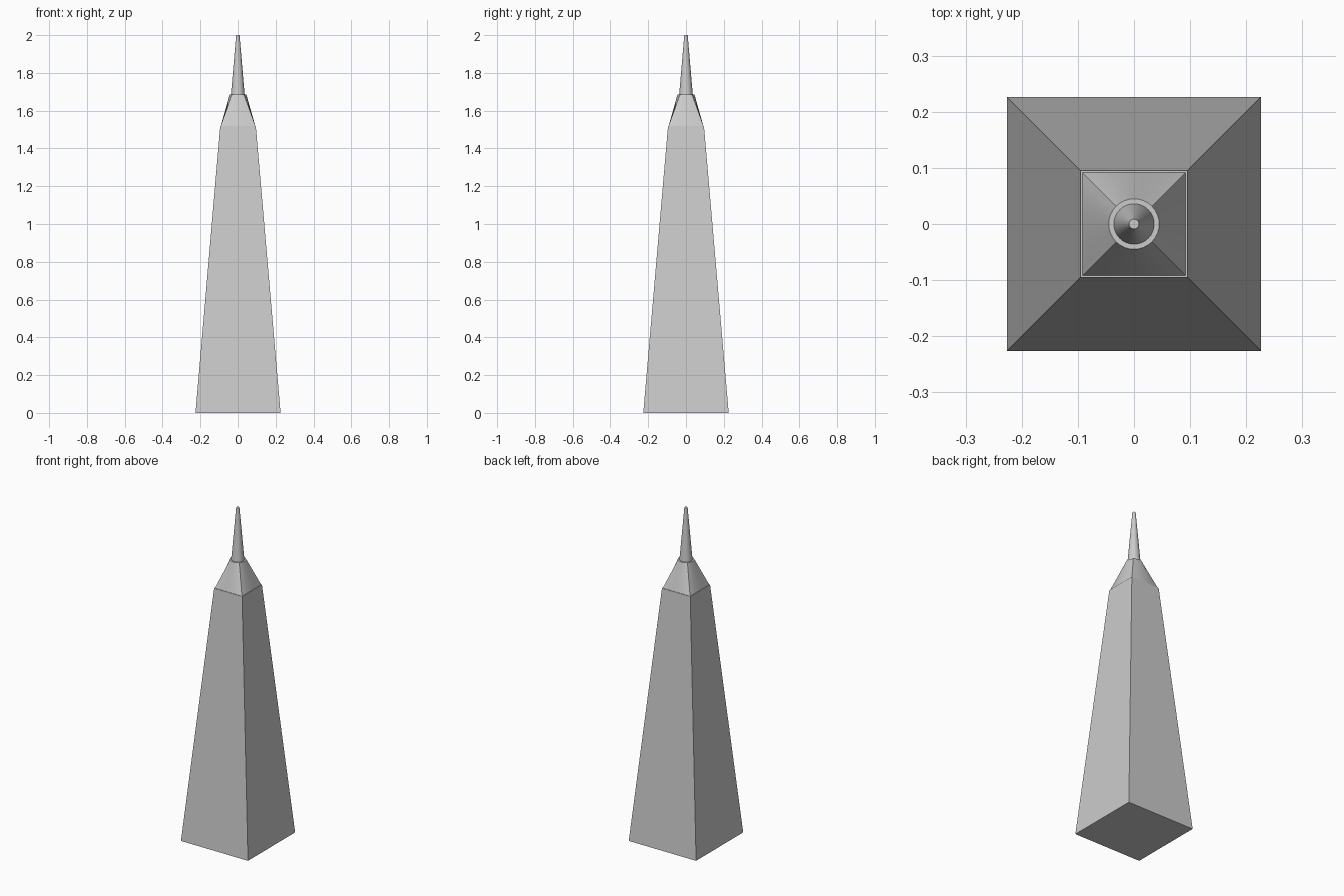
import bpy
import bmesh
from math import sin, cos, pi, radians

if "Cube" in bpy.data.objects:
    bpy.data.objects.remove(bpy.data.objects["Cube"])

grey = bpy.data.materials.new("stone_grey")
grey.use_nodes = True
colour = (0.6, 0.6, 0.6, 1)
grey.diffuse_color = colour
grey.node_tree.nodes["Principled BSDF"].inputs["Base Color"].default_value = colour

SIDES = 32


def circle(radius, z):
    angles = [pi / 4 + 2 * pi * i / SIDES for i in range(SIDES)]
    return [(radius * cos(a), radius * sin(a), z) for a in angles]


def square(half, z, per_side=1):
    corners = [(half, half), (-half, half), (-half, -half), (half, -half)]
    points = []
    for i, (x, y) in enumerate(corners):
        nx, ny = corners[(i + 1) % 4]
        for k in range(per_side):
            t = k / per_side
            points.append((x + (nx - x) * t, y + (ny - y) * t, z))
    return points


def loft(name, bottom, top, smooth=True):
    """Closed solid between two rings with equal point counts."""
    bm = bmesh.new()
    low = [bm.verts.new(p) for p in bottom]
    high = [bm.verts.new(p) for p in top]
    n = len(low)
    for i in range(n):
        j = (i + 1) % n
        bm.faces.new((low[i], low[j], high[j], high[i]))
    bm.faces.new(low[::-1])
    bm.faces.new(high)
    mesh = bpy.data.meshes.new(name)
    bm.to_mesh(mesh)
    bm.free()
    mesh.materials.append(grey)
    obj = bpy.data.objects.new(name, mesh)
    bpy.context.collection.objects.link(obj)
    if smooth:
        bpy.ops.object.select_all(action='DESELECT')
        obj.select_set(True)
        bpy.context.view_layer.objects.active = obj
        bpy.ops.object.shade_smooth_by_angle(angle=radians(30))
    return obj


# Tapered square shaft
loft("tower_shaft", square(0.226, 0), square(0.095, 1.52), smooth=False)
# Square-to-round shoulder
loft("shoulder", square(0.092, 1.52, SIDES // 4), circle(0.045, 1.685))
# Slender round spire
loft("spire", circle(0.036, 1.685), circle(0.009, 2.0))
